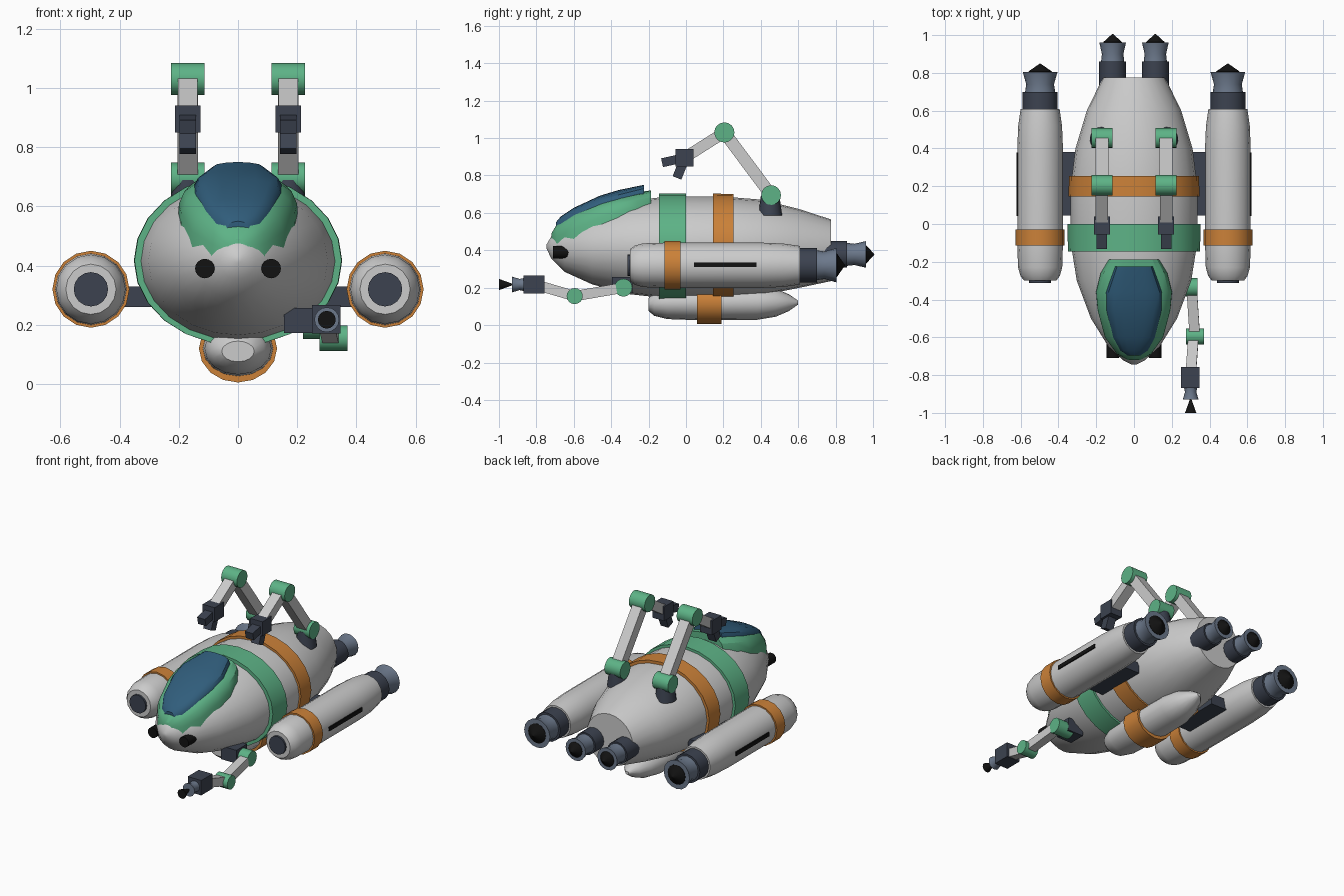
import bpy, bmesh, math
from mathutils import Vector

if "Cube" in bpy.data.objects:
    bpy.data.objects.remove(bpy.data.objects["Cube"])

def mat(name, c):
    m = bpy.data.materials.new(name)
    m.diffuse_color = (*c, 1)
    m.use_nodes = True
    m.node_tree.nodes["Principled BSDF"].inputs["Base Color"].default_value = m.diffuse_color
    return m

GREEN = mat("green", (.11, .45, .24))
ORANGE = mat("orange", (.6, .22, .04))
GLASS = mat("glass", (.03, .11, .2))
DARK = mat("dark", (.045, .055, .08))
STEEL = mat("steel", (.15, .19, .26))
BLACK = mat("black", (.006, .006, .006))

def skin(name, rings, m=None, angle=35):
    """Skin closed rings of points and cap both ends."""
    bm = bmesh.new()
    vr = [[bm.verts.new(p) for p in r] for r in rings]
    n = len(vr[0])
    for a, b in zip(vr, vr[1:]):
        for i in range(n):
            j = (i + 1) % n
            bm.faces.new((a[i], a[j], b[j], b[i]))
    bm.faces.new(vr[0])
    bm.faces.new(vr[-1])
    bmesh.ops.remove_doubles(bm, verts=bm.verts, dist=1e-5)
    bmesh.ops.recalc_face_normals(bm, faces=bm.faces)
    me = bpy.data.meshes.new(name)
    bm.to_mesh(me)
    bm.free()
    ob = bpy.data.objects.new(name, me)
    bpy.context.collection.objects.link(ob)
    if m:
        me.materials.append(m)
    bpy.context.view_layer.objects.active = ob
    for o in bpy.context.selected_objects:
        o.select_set(False)
    ob.select_set(True)
    bpy.ops.object.shade_smooth_by_angle(angle=math.radians(angle))
    return ob

def loft(name, stations, m=None, n=16, x=0, z=0):
    """Elliptic sections along y: (y, rx, rz, dz)."""
    rings = []
    for y, rx, rz, dz in stations:
        rings.append([(x + rx * math.cos(2 * math.pi * i / n), y,
                       z + dz + rz * math.sin(2 * math.pi * i / n)) for i in range(n)])
    return skin(name, rings, m)

def lathe(name, profile, x, z, m=None, n=16):
    return loft(name, [(y, r, r, 0) for y, r in profile], m, n, x, z)

def rod(name, p, q, r0, r1, m=None, n=16):
    p, q = Vector(p), Vector(q)
    d = (q - p).to_track_quat('Z', 'Y')
    ring = lambda c, r: [c + d @ Vector((r * math.cos(2 * math.pi * i / n),
                         r * math.sin(2 * math.pi * i / n), 0)) for i in range(n)]
    return skin(name, [ring(p, r0), ring(q, r1)], m)

def beam(name, p, q, w, h, m=None):
    """Box from p to q, w wide in x and h thick."""
    p, q = Vector(p), Vector(q)
    d = (q - p).normalized()
    s = (Vector((1, 0, 0)) - d * d.x).normalized()
    u = s.cross(d)
    sq = lambda c: [c + s * w / 2 * a + u * h / 2 * b for a, b in ((-1, -1), (1, -1), (1, 1), (-1, 1))]
    return skin(name, [sq(p), sq(q)], m)

def box(name, c, s, m=None):
    x, y, z = c
    return beam(name, (x, y - s[1] / 2, z), (x, y + s[1] / 2, z), s[0], s[2], m)

def joint(name, x0, x1, y, z, r):
    rod(name, (x0, y, z), (x1, y, z), r, r, GREEN)

def engine(name, x, z, y, r, s):
    """Collar, flared nozzle and pointed plug."""
    lathe(name + "_collar", [(y - .04, r), (y + .09 * s, r)], x, z, DARK)
    lathe(name + "_nozzle", [(y + .08 * s, r * .88), (y + .13 * s, r * .8), (y + .195 * s, r)], x, z, STEEL)
    lathe(name + "_plug", [(y + .19 * s, r * .68), (y + .197 * s, r * .68), (y + .195 * s + .045, .001)], x, z, BLACK)

# hull and its bands
loft("hull", [(-.745, .012, .012, .005), (-.72, .06, .06, 0), (-.65, .135, .125, -.005),
              (-.5, .228, .195, -.003), (-.3, .303, .25, 0), (-.1, .335, .272, 0), (.2, .335, .272, 0),
              (.4, .31, .256, 0), (.6, .25, .212, -.005), (.775, .165, .165, -.015)], None, 24, 0, .415)
loft("front_hull_band", [(-.145, .35, .287, 0), (0, .352, .287, 0)], GREEN, 24, 0, .417)
loft("rear_hull_band", [(.145, .347, .284, 0), (.255, .344, .282, 0)], ORANGE, 24, 0, .419)

# canopy: arched sections along y (y, half width, top, base)
ARCH = [(-1, 0), (-.99, .45), (-.9, .72), (-.72, .89), (-.4, .97), (0, 1),
        (.4, .97), (.72, .89), (.9, .72), (.99, .45), (1, 0)]
def canopy(name, stations, m):
    skin(name, [[(w * a, y, b + (t - b) * h) for a, h in ARCH] for y, w, t, b in stations], m, 30)
canopy("canopy_frame", [(-.72, .035, .49, .42), (-.69, .09, .54, .42), (-.6, .155, .605, .44), (-.46, .193, .668, .5),
                        (-.36, .202, .692, .54), (-.26, .178, .711, .57), (-.188, .135, .72, .59)], GREEN)
canopy("canopy_glass", [(-.695, .04, .55, .47), (-.67, .075, .58, .5), (-.6, .115, .627, .54), (-.46, .148, .692, .6),
                        (-.36, .15, .722, .63), (-.225, .1, .75, .68)], GLASS)

# belly tank
loft("belly_tank", [(-.2, .055, .035, -.01), (-.17, .09, .065, -.005), (-.1, .113, .088, 0), (.1, .12, .095, 0),
                    (.38, .115, .092, 0), (.48, .09, .075, 0), (.55, .055, .045, 0), (.6, .012, .01, 0)],
     None, 16, 0, .12)
loft("belly_band", [(.06, .132, .115, 0), (.19, .132, .115, 0)], ORANGE, 16, 0, .12)

for s, side in ((-1, "left"), (1, "right")):
    # headlights and tail engines
    lathe(side + "_headlight", [(-.71, .033), (-.6, .033)], s * .112, .39, BLACK)
    engine(side + "_tail_engine", s * .113, .378, .775, .071, .96)

    # side pods
    X, Z = s * .497, .32
    lathe(side + "_pod", [(-.3, .085), (-.275, .104), (-.23, .117), (-.1, .121), (.4, .121), (.52, .116), (.61, .103)], X, Z)
    lathe(side + "_pod_cap", [(-.312, .058), (-.29, .058)], X, Z, DARK)
    lathe(side + "_pod_band", [(-.115, .13), (-.03, .13)], X, Z, ORANGE)
    engine(side + "_pod_engine", X, Z, .61, .092, 1)
    box(side + "_pod_slot", (s * .612, .21, .322), (.022, .335, .025), BLACK)
    box(side + "_pylon", (s * .36, .213, .295), (.16, .335, .07), DARK)

    # upper arms
    x = s * .17
    rod(side + "_arm_base", (x, .45, .585), (x, .45, .69), .064, .05, DARK)
    joint(side + "_shoulder", x - .056, x + .056, .455, .695, .053)
    beam(side + "_upper_arm", (x, .455, .695), (x, .205, 1.03), .068, .065)
    joint(side + "_elbow", x - .056, x + .056, .205, 1.03, .054)
    beam(side + "_forearm", (x, .205, 1.03), (x, .0, .9), .065, .06)
    box(side + "_wrist", (x, -.008, .895), (.085, .095, .092), DARK)
    beam(side + "_front_finger", (x, -.02, .892), (x, -.128, .868), .056, .048, DARK)
    beam(side + "_lower_finger", (x, -.015, .87), (x, -.048, .787), .056, .05, DARK)

# lower tool arm, right side only
beam("tool_arm_base", (.21, -.395, .215), (.21, -.285, .215), .11, .085, DARK)
joint("tool_shoulder", .22, .335, -.335, .2, .048)
beam("tool_upper_arm", (.305, -.335, .2), (.322, -.595, .155), .055, .055)
joint("tool_elbow", .275, .37, -.595, .155, .043)
beam("tool_forearm", (.315, -.595, .155), (.3, -.8, .215), .055, .055)
box("tool_wrist", (.298, -.812, .218), (.096, .112, .096), DARK)
lathe("tool_nozzle", [(-.93, .042), (-.89, .03), (-.86, .036)], .3, .217, STEEL)
lathe("tool_tip", [(-1, .03), (-.925, .003)], .3, .217, BLACK)
